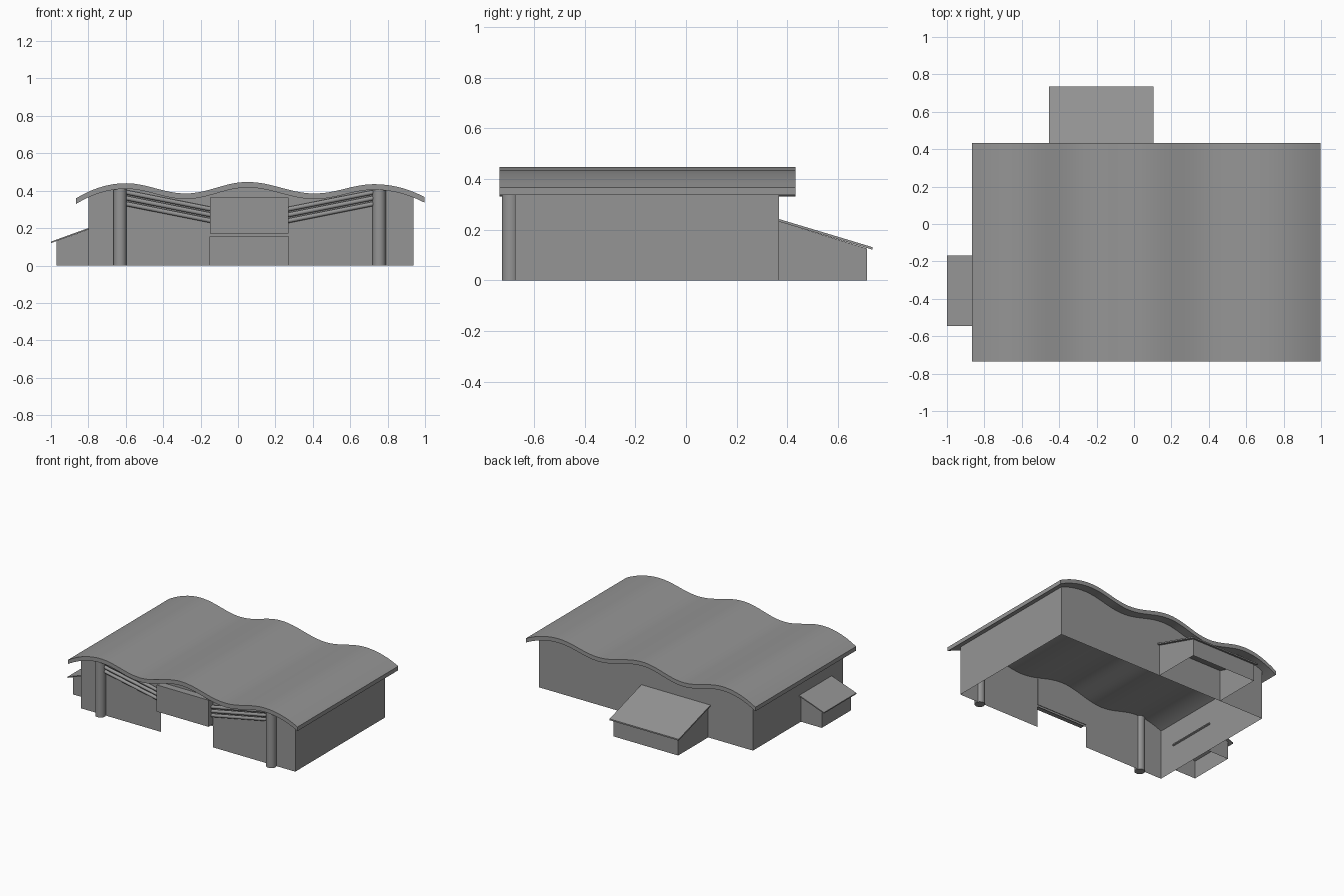
import bpy, bmesh, math
from mathutils import Vector

cube = bpy.data.objects.get("Cube")
if cube:
    bpy.data.objects.remove(cube, do_unlink=True)

GREY = bpy.data.materials.new("plain grey")
GREY.use_nodes = True
GREY.diffuse_color = (0.3, 0.3, 0.3, 1)
GREY.node_tree.nodes["Principled BSDF"].inputs["Base Color"].default_value = (0.3, 0.3, 0.3, 1)


def make(name, bm, smooth=False):
    mesh = bpy.data.meshes.new(name)
    bm.to_mesh(mesh)
    bm.free()
    ob = bpy.data.objects.new(name, mesh)
    bpy.context.collection.objects.link(ob)
    mesh.materials.append(GREY)
    if smooth:
        bpy.ops.object.select_all(action='DESELECT')
        ob.select_set(True)
        bpy.context.view_layer.objects.active = ob
        bpy.ops.object.shade_smooth_by_angle(angle=math.radians(35))
    return ob


def sheets(name, polygons):
    """Thin walls: one flat face for each polygon."""
    bm = bmesh.new()
    for pts in polygons:
        bm.faces.new([bm.verts.new(p) for p in pts])
    bmesh.ops.remove_doubles(bm, verts=bm.verts, dist=1e-5)
    return make(name, bm)


def extrude(name, pts, direction, smooth=False):
    """Solid prism from a flat outline."""
    bm = bmesh.new()
    face = bm.faces.new([bm.verts.new(p) for p in pts])
    new = bmesh.ops.extrude_face_region(bm, geom=[face])["geom"]
    bmesh.ops.translate(bm, vec=direction, verts=[g for g in new if isinstance(g, bmesh.types.BMVert)])
    bmesh.ops.recalc_face_normals(bm, faces=bm.faces)
    return make(name, bm, smooth)


def rod(name, a, b, radius, sides):
    a, b = Vector(a), Vector(b)
    bm = bmesh.new()
    bmesh.ops.create_cone(bm, cap_ends=True, segments=sides, radius1=radius, radius2=radius, depth=(b - a).length)
    bm.transform((b - a).to_track_quat('Z', 'Y').to_matrix().to_4x4())
    bmesh.ops.translate(bm, vec=(a + b) / 2, verts=bm.verts)
    return make(name, bm, True)


# Wavy roof height: arched ends, cosine waves between crests and valleys
WAVE = [(-0.6, 0.44), (-0.28, 0.385), (0.05, 0.447), (0.41, 0.385), (0.73, 0.435)]


def roof_z(x):
    if x <= WAVE[0][0]:
        return WAVE[0][1] - 0.08 * ((x + 0.6) / 0.265) ** 2
    if x >= WAVE[-1][0]:
        return WAVE[-1][1] - 0.07 * ((x - 0.73) / 0.27) ** 2
    for (x0, z0), (x1, z1) in zip(WAVE, WAVE[1:]):
        if x <= x1:
            return z0 + (z1 - z0) * (1 - math.cos(math.pi * (x - x0) / (x1 - x0))) / 2


def span(a, b, n=48):
    return [a + (b - a) * i / n for i in range(n + 1)]


FRONT, BACK, LOW_X, HIGH_X = -0.675, 0.367, -0.8, 0.937
THICK = 0.03

# Roof slab
xs = span(-0.865, 0.997)
outline = [(x, -0.735, roof_z(x)) for x in xs] + [(x, -0.735, roof_z(x) - THICK) for x in reversed(xs)]
extrude("wavy_roof", outline, (0, 1.167, 0), True)

# Main walls, with a doorway notched into the front
DOOR_L, DOOR_R, DOOR_TOP = -0.15, 0.27, 0.155
tops = [(x, roof_z(x) - THICK / 2) for x in span(LOW_X, HIGH_X)]
door = [(DOOR_L, 0), (DOOR_L, DOOR_TOP), (DOOR_R, DOOR_TOP), (DOOR_R, 0)]
front = [(LOW_X, 0)] + door + [(HIGH_X, 0)] + tops[::-1]
back = [(LOW_X, 0)] + tops + [(HIGH_X, 0)]
walls = [[(x, FRONT, z) for x, z in front], [(x, BACK, z) for x, z in back]]
for x, z, flip in ((LOW_X, tops[0][1], -1), (HIGH_X, tops[-1][1], 1)):
    walls.append([(x, FRONT, 0), (x, BACK, 0), (x, BACK, z), (x, FRONT, z)][::flip])
sheets("main_walls", walls)

# Panel above the doorway
extrude("entrance_panel", [(DOOR_L, -0.727, 0.17), (DOOR_R, -0.727, 0.17),
                           (DOOR_R, -0.727, 0.365), (DOOR_L, -0.727, 0.365)], (0, 0.056, 0))

# Columns and sloping rails, mirrored about the entrance
MID = 0.0625
for side, label in ((-1, "right"), (1, "left")):
    col = MID + side * 0.6925
    rod(f"{label}_column", (col, -0.692, 0), (col, -0.692, 0.41), 0.035, 32)
    for i in range(3):
        drop = i * 0.031
        rod(f"{label}_rail_{i + 1}", (col, -0.687, 0.398 - drop),
            (MID + side * 0.2, -0.687, 0.3 - drop), 0.012, 12)

# Back lean-to
A, B, END = -0.437, 0.087, 0.715
HI, LO = 0.232, 0.125
sheets("back_annex_walls", [
    [(B, END, 0), (A, END, 0), (A, END, LO), (B, END, LO)],
    [(A, END, 0), (A, BACK, 0), (A, BACK, HI), (A, END, LO)],
    [(B, BACK, 0), (B, END, 0), (B, END, LO), (B, BACK, HI)]])
extrude("back_annex_roof", [(-0.455, 0.362, 0.233), (-0.455, 0.735, 0.121),
                            (-0.455, 0.735, 0.131), (-0.455, 0.362, 0.243)], (0.56, 0, 0))

# Side lean-to
A, B, END = -0.527, -0.188, -0.97
HI, LO = 0.192, 0.131
sheets("side_annex_walls", [
    [(END, B, 0), (END, A, 0), (END, A, LO), (END, B, LO)],
    [(END, A, 0), (LOW_X, A, 0), (LOW_X, A, HI), (END, A, LO)],
    [(LOW_X, B, 0), (END, B, 0), (END, B, LO), (LOW_X, B, HI)]])
extrude("side_annex_roof", [(-1, -0.545, 0.12), (-0.79, -0.545, 0.196),
                            (-0.79, -0.545, 0.204), (-1, -0.545, 0.128)], (0, 0.376, 0))
